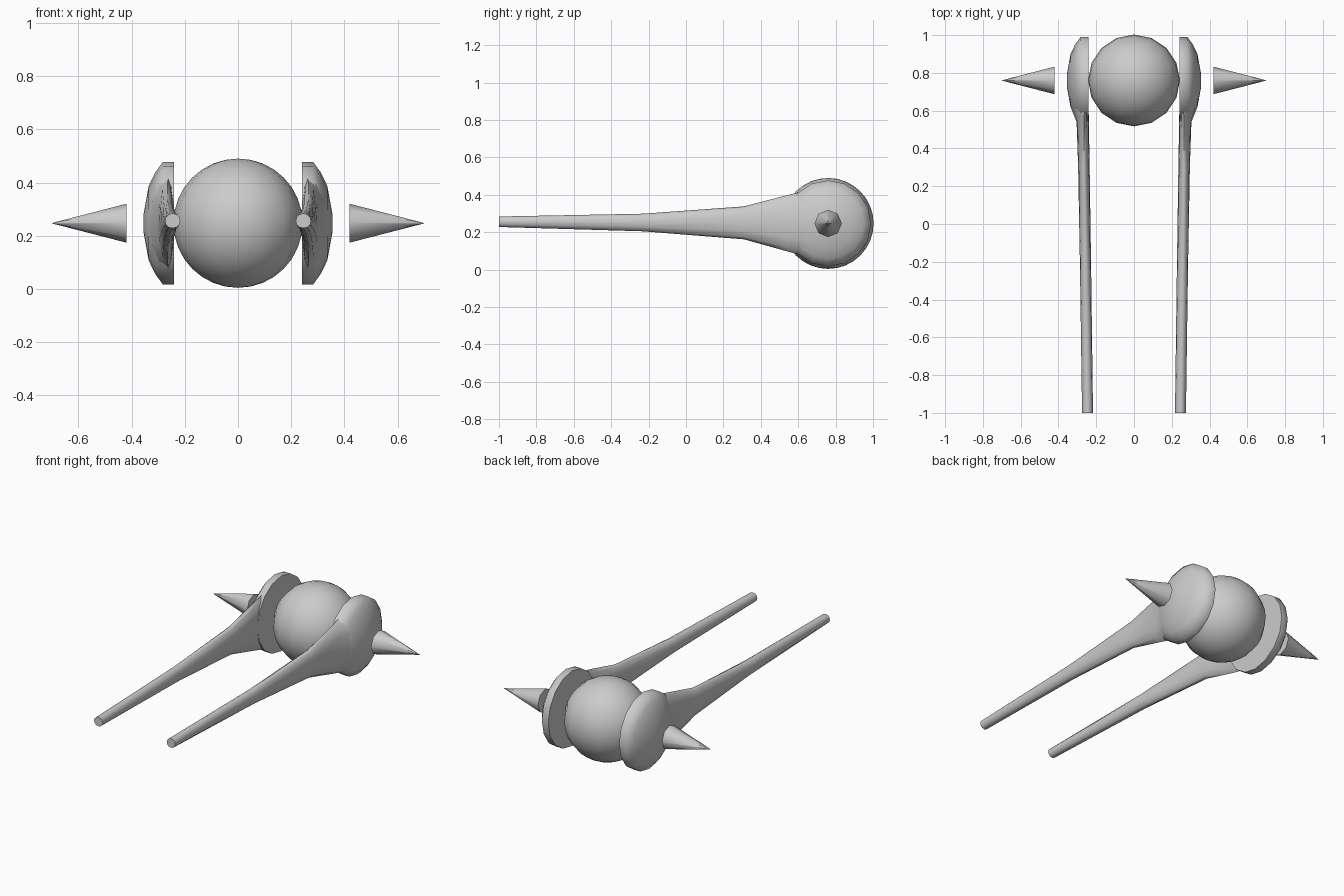
import bpy, bmesh
from math import sin, cos, pi, radians
from mathutils import Matrix

if "Cube" in bpy.data.objects:
    bpy.data.objects.remove(bpy.data.objects["Cube"])

CY, CZ = 0.76, 0.247   # pivot of the sphere, discs and spikes


def finish(bm, name, angle):
    bmesh.ops.recalc_face_normals(bm, faces=bm.faces)
    me = bpy.data.meshes.new(name)
    bm.to_mesh(me)
    bm.free()
    ob = bpy.data.objects.new(name, me)
    bpy.context.collection.objects.link(ob)
    bpy.ops.object.select_all(action='DESELECT')
    ob.select_set(True)
    bpy.context.view_layer.objects.active = ob
    bpy.ops.object.shade_smooth_by_angle(angle=radians(angle))
    return ob


def loft(name, rings, angle):
    """Skin a list of equal-length point rings and cap both ends."""
    bm = bmesh.new()
    rows = [[bm.verts.new(p) for p in ring] for ring in rings]
    n = len(rows[0])
    for a, b in zip(rows, rows[1:]):
        for i in range(n):
            j = (i + 1) % n
            bm.faces.new((a[i], a[j], b[j], b[i]))
    bm.faces.new(rows[0])
    bm.faces.new(rows[-1])
    return finish(bm, name, angle)


def x_ring(s, x, r, n=16):
    """Circle around the pivot axis."""
    return [(s * x, CY + r * cos(2 * pi * i / n), CZ + r * sin(2 * pi * i / n))
            for i in range(n)]


def arm_ring(s, y, inner, mid, outer, z, h, n=12):
    """Arm section: flatter on the inside, domed on the outside."""
    pts = []
    for i in range(n):
        t = 2 * pi * i / n
        c = cos(t)
        x = mid + c * ((outer - mid) if c > 0 else (mid - inner))
        pts.append((s * x, y, z + h * sin(t)))
    return pts


# central sphere
bm = bmesh.new()
bmesh.ops.create_uvsphere(bm, u_segments=16, v_segments=16, radius=0.243,
                          matrix=Matrix.Translation((0, CY, CZ)))
finish(bm, "sphere", 60)

disc_profile = [(0.24, 0.23), (0.283, 0.23), (0.312, 0.19), (0.336, 0.14), (0.356, 0.03)]
arm_sections = [  # y, inner x, middle x, outer x, centre z, half height
    (-1.0, 0.217, 0.246, 0.275, 0.256, 0.028),
    (-0.23, 0.227, 0.257, 0.286, 0.252, 0.047),
    (0.31, 0.235, 0.265, 0.296, 0.250, 0.088),
    (0.54, 0.239, 0.265, 0.304, 0.248, 0.150),
    (0.61, 0.240, 0.262, 0.332, 0.247, 0.168),
    (0.72, 0.241, 0.262, 0.350, 0.247, 0.205),
]

for s, side in ((1, "right"), (-1, "left")):
    # domed disc beside the sphere
    loft(side + "_disc", [x_ring(s, x, r) for x, r in disc_profile], 70)
    # long tapering arm
    loft(side + "_arm", [arm_ring(s, *sec) for sec in arm_sections], 70)
    # outer spike
    loft(side + "_spike", [x_ring(s, 0.42, 0.073, 8), x_ring(s, 0.7, 0.0008, 8)], 60)
